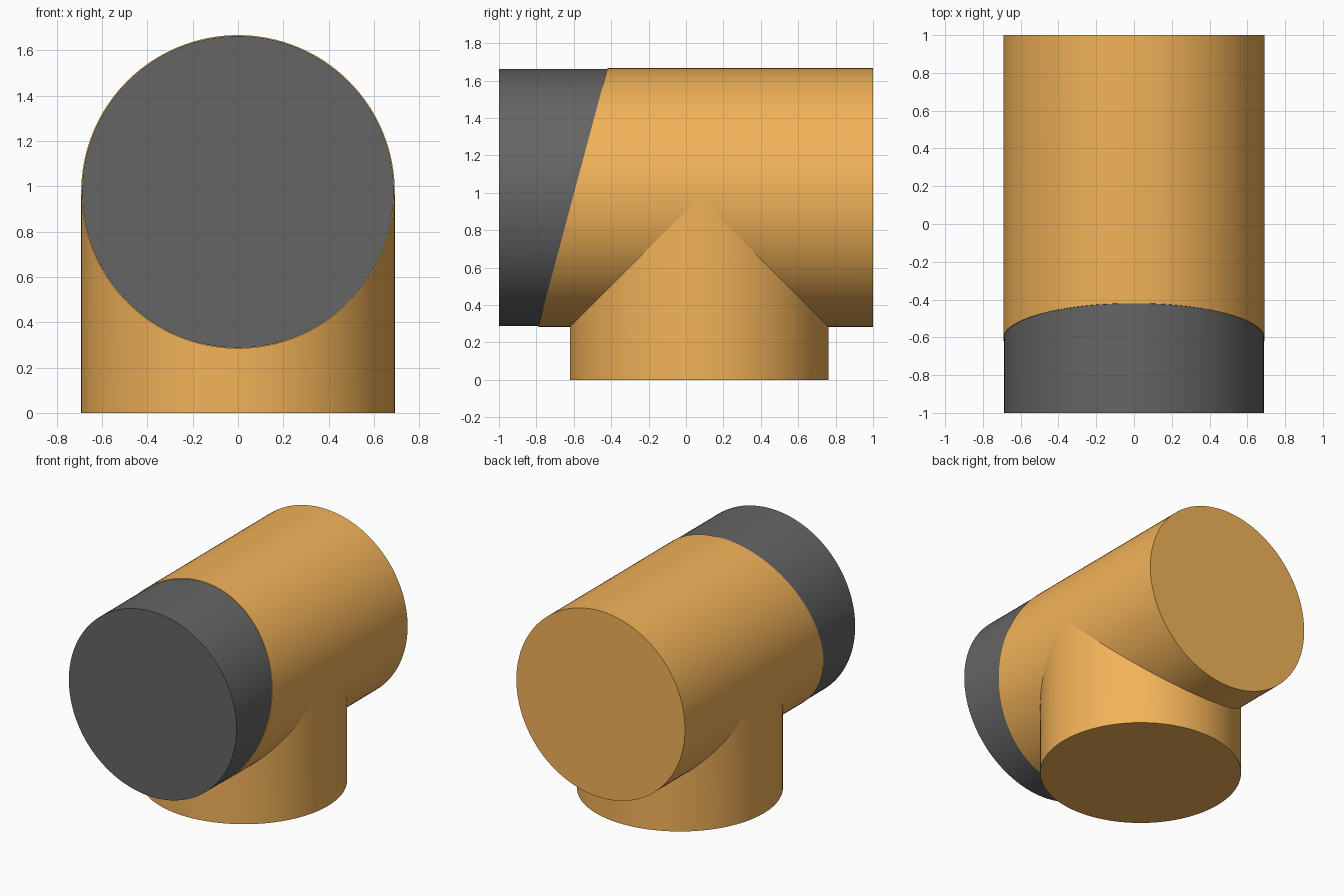
import bpy, bmesh
from math import sin, cos, tan, radians, pi

if "Cube" in bpy.data.objects:
    bpy.data.objects.remove(bpy.data.objects["Cube"])

SEG = 128
R = 0.692          # outer radius of the tee
ZC = 0.975         # height of the horizontal axis
YB = 0.071         # position of the vertical branch
SLOPE = tan(radians(15))


def material(name, color):
    m = bpy.data.materials.new(name)
    m.diffuse_color = (*color, 1)
    m.use_nodes = True
    m.node_tree.nodes["Principled BSDF"].inputs["Base Color"].default_value = m.diffuse_color
    return m


def loft(name, ring_a, ring_b, mat, cap_b=True):
    """Skin two matching rings and cap the ends."""
    bm = bmesh.new()
    a = [bm.verts.new(p) for p in ring_a]
    b = [bm.verts.new(p) for p in ring_b]
    for i in range(SEG):
        j = (i + 1) % SEG
        bm.faces.new((a[i], a[j], b[j], b[i]))
    bm.faces.new(a[::-1])
    if cap_b:
        bm.faces.new(b)
    bmesh.ops.recalc_face_normals(bm, faces=bm.faces)
    me = bpy.data.meshes.new(name)
    bm.to_mesh(me)
    bm.free()
    me.materials.append(mat)
    ob = bpy.data.objects.new(name, me)
    bpy.context.collection.objects.link(ob)
    bpy.ops.object.select_all(action='DESELECT')
    ob.select_set(True)
    bpy.context.view_layer.objects.active = ob
    bpy.ops.object.shade_smooth_by_angle(angle=radians(30))
    return ob


ANGLES = [2 * pi * i / SEG for i in range(SEG)]


def across_ring(r, y, slope=0.0):
    """Ring around the horizontal axis, optionally on a slanted plane."""
    return [(r * cos(t), y + slope * r * sin(t), ZC + r * sin(t)) for t in ANGLES]


orange = material("orange", (0.89, 0.45, 0.10))
dark = material("dark_grey", (0.13, 0.13, 0.13))

# Horizontal pipe with a slanted front end
loft("main_pipe", across_ring(R, 1.0), across_ring(R, -0.605, SLOPE), orange)

# Grey front section, a hair thinner, meeting the slant
loft("front_cap", across_ring(R - 0.004, -1.0),
     across_ring(R - 0.004, -0.605, SLOPE), dark)

# Vertical branch: its top rim follows the mitred seam with the main pipe
base = [(R * cos(t), YB + R * sin(t), 0) for t in ANGLES]
seam = [(R * cos(t), YB + R * sin(t), ZC - R * abs(sin(t))) for t in ANGLES]
loft("branch_pipe", base, seam, orange, cap_b=False)
